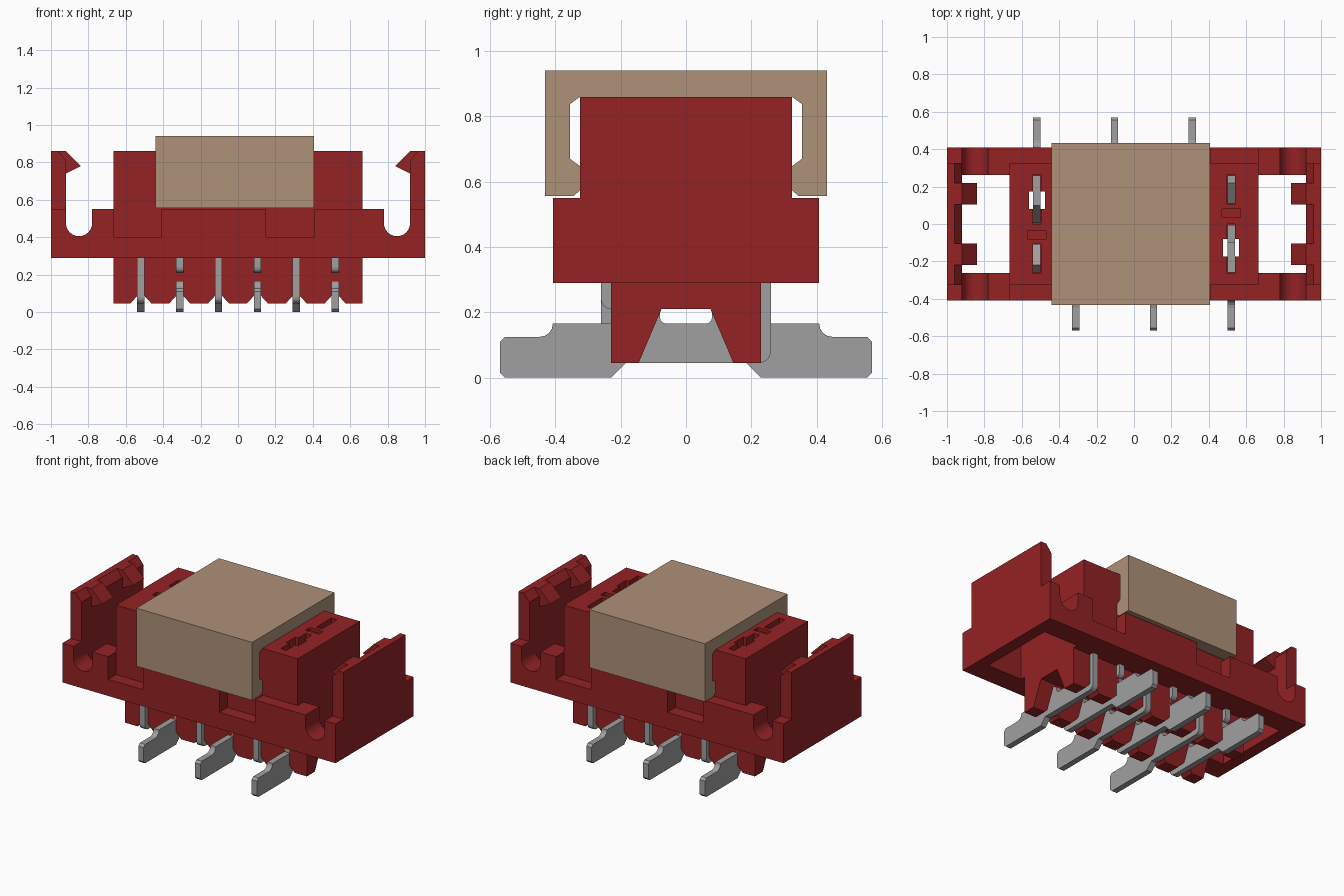
import bpy, bmesh, math

if "Cube" in bpy.data.objects:
    bpy.data.objects.remove(bpy.data.objects["Cube"], do_unlink=True)


def material(name, rgb):
    m = bpy.data.materials.new(name)
    m.use_nodes = True
    m.diffuse_color = (*rgb, 1)
    m.node_tree.nodes["Principled BSDF"].inputs["Base Color"].default_value = (*rgb, 1)
    return m


RED = material("dark red plastic", (0.295, 0.016, 0.018))
TAN = material("tan plastic", (0.42, 0.285, 0.19))
GREY = material("grey metal", (0.35, 0.35, 0.35))


def prism(name, pts, axis, a, b, mat=None):
    """Extrude a flat outline from a to b; outline is (y, z) for x, (x, z) for y."""
    bm = bmesh.new()
    place = (lambda p, d: (d, *p)) if axis == "x" else (lambda p, d: (p[0], d, p[1]))
    lo = [bm.verts.new(place(p, a)) for p in pts]
    hi = [bm.verts.new(place(p, b)) for p in pts]
    bm.faces.new(lo)
    bm.faces.new(hi)
    for i in range(len(pts)):
        j = (i + 1) % len(pts)
        bm.faces.new((lo[i], lo[j], hi[j], hi[i]))
    bmesh.ops.recalc_face_normals(bm, faces=bm.faces)
    mesh = bpy.data.meshes.new(name)
    bm.to_mesh(mesh)
    bm.free()
    ob = bpy.data.objects.new(name, mesh)
    bpy.context.collection.objects.link(ob)
    if mat:
        mesh.materials.append(mat)
    return ob


def box(x0, x1, y0, y1, z0, z1):
    x0, x1 = sorted((x0, x1))
    y0, y1 = sorted((y0, y1))
    return prism("block", [(x0, z0), (x1, z0), (x1, z1), (x0, z1)], "y", y0, y1)


def combine(target, other, operation):
    mod = target.modifiers.new("shape", "BOOLEAN")
    mod.operation, mod.solver, mod.object = operation, "EXACT", other
    bpy.context.view_layer.objects.active = target
    bpy.ops.object.modifier_apply(modifier=mod.name)
    bpy.data.objects.remove(other, do_unlink=True)


def cut(other):
    combine(housing, other, "DIFFERENCE")


def add(other):
    combine(housing, other, "UNION")


def arc(cx, cz, r, start, end, n):
    return [(cx + r * math.cos(math.radians(start + (end - start) * i / n)),
             cz + r * math.sin(math.radians(start + (end - start) * i / n)))
            for i in range(n + 1)]


# Base flange with round-bottomed notches at both ends
half = ([(0.78, 0.55)] + arc(0.85, 0.475, 0.07, 180, 360, 12)
        + [(0.92, 0.55), (1, 0.55), (1, 0.29)])
flange = half + [(-x, z) for x, z in reversed(half)]
housing = prism("housing", flange, "y", -0.408, 0.408)

# Open wells behind the latches, and side recesses
for s in (-1, 1):
    cut(box(s * 0.665, s * 0.92, -0.262, 0.262, 0.2, 0.7))
    for x0, x1 in ((-0.665, -0.41), (0.15, 0.41)):
        cut(box(-s * x0, -s * x1, s * 0.325, s * 0.5, 0.4, 0.7))

# Raised core and lower rails with a tapered channel
add(box(-0.665, 0.665, -0.325, 0.325, 0.3, 0.86))
rail = [(0.075, 0.21), (0.145, 0.045), (0.23, 0.045), (0.23, 0.32)]
add(prism("rails", rail + [(-y, z) for y, z in reversed(rail)], "x", -0.665, 0.665))

# Latch walls, their chamfered tops and hooked teeth
for s in (-1, 1):
    wall = [(1, 0.5), (1, 0.86), (0.96, 0.86), (0.92, 0.81), (0.92, 0.5)]
    add(prism("wall", [(s * x, z) for x, z in wall], "y", -0.325, 0.325))
    tooth = [(0.97, 0.86), (0.92, 0.86), (0.84, 0.78), (0.92, 0.74), (0.97, 0.74)]
    for y in (-0.22, 0.105):
        add(prism("tooth", [(s * x, z) for x, z in tooth], "y", y, y + 0.115))

# Contact outline: tail, foot and two upright prongs
PIN = ([(-0.57, 0.015), (-0.555, 0), (-0.23, 0), (-0.185, 0.045)]
       + arc(0.225, 0.08, 0.035, -90, 0, 4)
       + [(0.26, 0.76), (0.22, 0.82), (0.11, 0.74), (0.11, 0.4), (0.08, 0.35)]
       + arc(0.06, 0.185, 0.02, 0, -90, 3)
       + arc(-0.06, 0.185, 0.02, -90, -180, 3)
       + [(-0.08, 0.35), (-0.005, 0.5), (-0.005, 0.55), (-0.1, 0.72), (-0.1, 0.8),
          (-0.26, 0.8)]
       + arc(-0.23, 0.24, 0.03, 180, 270, 4)
       + [(-0.23, 0.165), (-0.408, 0.165)]
       + arc(-0.448, 0.165, 0.04, 0, -90, 4)
       + [(-0.555, 0.125), (-0.57, 0.11)])

# Six contacts in alternating directions, each with its slots
for i in range(6):
    x = (i - 2.5) * 0.2077
    s = 1 if i % 2 else -1
    cut(box(x - 0.021, x + 0.021, s * -0.265, 0, 0.3, 0.9))
    cut(box(x - 0.021, x + 0.021, s * 0.108, s * 0.265, 0.3, 0.9))
    cut(box(x - 0.043, x + 0.043, s * -0.175, s * -0.08, 0, 0.9))
    cut(box(x - 0.05, x + 0.05, s * 0.035, s * 0.08, 0.84, 0.9))
    cut(prism("notch", [(x - 0.075, 0.025), (x - 0.02, 0.085),
                        (x + 0.02, 0.085), (x + 0.075, 0.025)], "y", -0.3, 0.3))
    side = "front" if s > 0 else "back"
    prism(f"{side}_contact_{i + 1}", [(s * y, z) for y, z in PIN], "x",
          x - 0.0195, x + 0.0195, GREY)

housing.data.materials.clear()
housing.data.materials.append(RED)
for face in housing.data.polygons:
    face.material_index = 0

# Removable clip-on cap over the core
leg = [(0.325, 0.86), (0.355, 0.838), (0.355, 0.67), (0.325, 0.648),
       (0.325, 0.573), (0.345, 0.556), (0.432, 0.556), (0.432, 0.94)]
prism("pick_up_cap", leg + [(-y, z) for y, z in reversed(leg)], "x", -0.442, 0.406, TAN)
